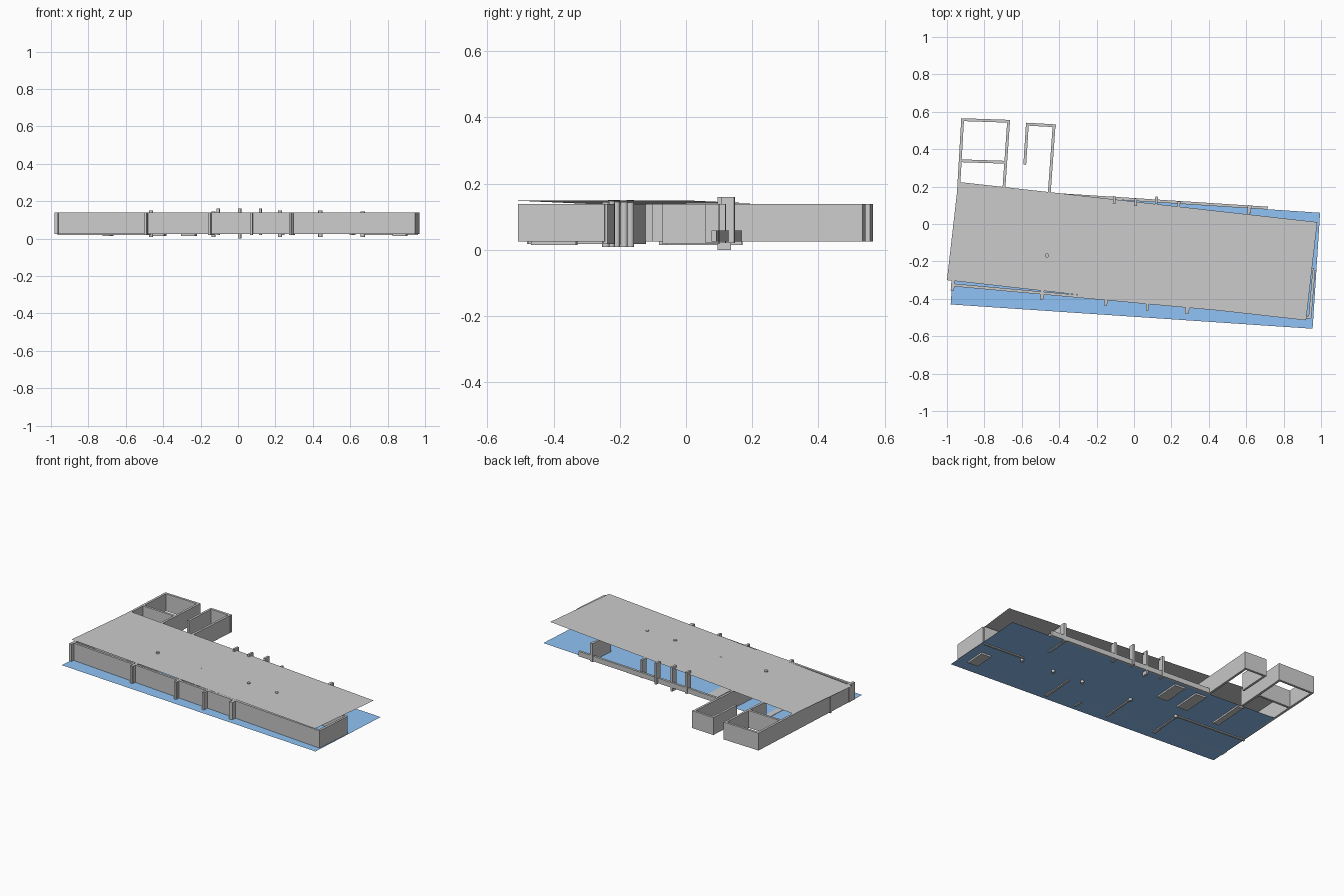
import bpy, bmesh
from mathutils import Vector

if "Cube" in bpy.data.objects:
    bpy.data.objects.remove(bpy.data.objects["Cube"])

Z0, Z1 = 0.025, 0.139      # wall base and wall top


def add_object(name, bm):
    bmesh.ops.recalc_face_normals(bm, faces=bm.faces)
    me = bpy.data.meshes.new(name)
    bm.to_mesh(me)
    bm.free()
    ob = bpy.data.objects.new(name, me)
    bpy.context.collection.objects.link(ob)
    return ob


def sheet(name, corners):
    bm = bmesh.new()
    bm.faces.new([bm.verts.new(c) for c in corners])
    return add_object(name, bm)


def wall(name, a, b, t=0.015, z0=Z0, z1=Z1):
    """Straight box wall along the centre line a-b."""
    a, b = Vector(a), Vector(b)
    d = (b - a).normalized()
    n = Vector((-d.y, d.x)) * t / 2
    bm = bmesh.new()
    f = bm.faces.new([bm.verts.new((p.x, p.y, z0)) for p in (a + n, b + n, b - n, a - n)])
    ext = bmesh.ops.extrude_face_region(bm, geom=[f])
    for v in ext["geom"]:
        if isinstance(v, bmesh.types.BMVert):
            v.co.z = z1
    return add_object(name, bm)


def column(name, x, y, r, z0, z1):
    bpy.ops.mesh.primitive_cylinder_add(vertices=24, radius=r, depth=z1 - z0,
                                        location=(x, y, (z0 + z1) / 2))
    bpy.context.object.name = name
    bpy.ops.object.shade_smooth_by_angle()


# blue floor sheet
floor = sheet("floor", [(-0.98, -0.43, Z0), (0.955, -0.56, Z0), (0.995, 0.06, Z0), (-0.94, 0.19, Z0)])
blue = bpy.data.materials.new("floor_blue")
blue.diffuse_color = (0.28, 0.55, 0.92, 1)
blue.use_nodes = True
blue.node_tree.nodes["Principled BSDF"].inputs["Base Color"].default_value = blue.diffuse_color
floor.data.materials.append(blue)

# roof sheet, rising slightly to the right
roof_z = lambda x: 0.144 + 0.005 * x
sheet("roof", [(x, y, roof_z(x)) for x, y in
               ((-1.0, -0.30), (0.92, -0.515), (0.98, 0.01), (-0.94, 0.225))])

# outer walls
wall("front_wall", (-0.975, -0.325), (0.945, -0.5))
wall("left_wall", (-0.968, -0.335), (-0.916, 0.565))
wall("right_wall", (0.94, -0.505), (0.962, -0.245))
wall("front_left_post", (-0.971, -0.355), (-0.967, -0.30), 0.018)
wall("back_low_wall", (-0.45, 0.16), (0.715, 0.085), 0.015, Z0, 0.058)

# two small rooms at the back
wall("room_a_back", (-0.923, 0.558), (-0.662, 0.549))
wall("room_a_right", (-0.67, 0.555), (-0.697, 0.17))
wall("room_a_divider", (-0.925, 0.338), (-0.683, 0.33))
wall("room_b_back", (-0.578, 0.534), (-0.418, 0.525))
wall("room_b_left", (-0.57, 0.538), (-0.584, 0.317))
wall("room_b_right", (-0.427, 0.53), (-0.472, -0.10))

# interior walls, dipping slightly below the floor
inner = [((0.963, -0.243), (0.673, -0.222)), ((0.278, -0.48), (0.298, -0.245)),
         ((-0.15, -0.43), (-0.132, -0.19)), ((-0.49, -0.40), (-0.473, -0.165)),
         ((-0.475, -0.165), (-0.965, -0.128)), ((0.602, -0.07), (0.615, 0.1))]
for i, (a, b) in enumerate(inner):
    wall(f"inner_wall_{i}", a, b, 0.013, 0.018, Z1)

# fins on the front wall
for i, (x, y) in enumerate([(-0.495, -0.403), (-0.153, -0.437), (0.07, -0.462), (0.287, -0.477)]):
    wall(f"front_fin_{i}", (x, y), (x + 0.004, y + 0.06), 0.014, 0.018, Z1)

# posts along the back
for i, (x, y, z) in enumerate([(-0.105, 0.128, 0.16), (0.01, 0.116, 0.16), (0.12, 0.126, 0.16),
                               (0.24, 0.1, Z1), (0.62, 0.08, Z1)]):
    wall(f"back_post_{i}", (x - 0.002, y - 0.02), (x + 0.001, y + 0.02), 0.014,
         0.0 if i == 1 else 0.02, z)

# round interior columns
for i in range(5):
    x = (0.667, 0.44, 0.225, -0.13, -0.465)[i]
    y = (-0.242, -0.225, -0.21, -0.187, -0.168)[i]
    column(f"column_{i}", x, y, 0.011, 0.009, 0.15 if i in (1, 2, 4) else 0.144)

# shallow slabs let through the floor
for i, (x, y, w, l) in enumerate([(0.867, -0.398, 0.07, 0.135), (-0.262, 0.033, 0.075, 0.18),
                                  (-0.426, 0.026, 0.075, 0.19), (-0.695, 0.045, 0.04, 0.25)]):
    k = 0.035 * l
    wall(f"floor_slab_{i}", (x - k, y - l / 2), (x + k, y + l / 2), w, 0.014, 0.027)
